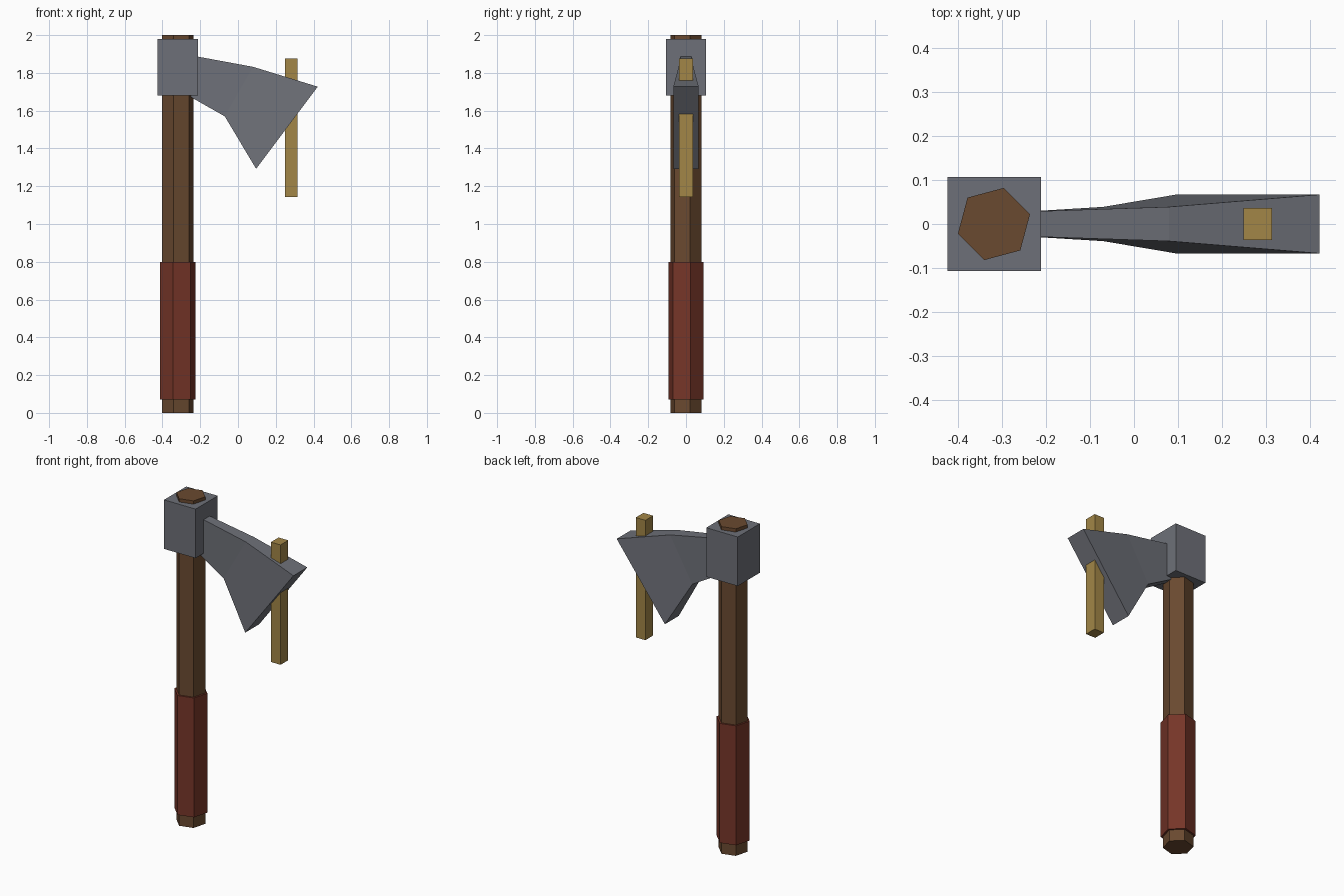
import bpy
import bmesh
import math

cube = bpy.data.objects.get("Cube")
if cube:
    bpy.data.objects.remove(cube, do_unlink=True)


def material(name, rgb):
    mat = bpy.data.materials.new(name)
    mat.use_nodes = True
    color = (*rgb, 1)
    mat.diffuse_color = color
    node = next(n for n in mat.node_tree.nodes if n.type == 'BSDF_PRINCIPLED')
    node.inputs["Base Color"].default_value = color
    return mat


steel = material("grey steel", (0.155, 0.163, 0.188))
wood = material("brown wood", (0.143, 0.067, 0.029))
leather = material("red leather", (0.18, 0.036, 0.021))
brass = material("tan wood", (0.36, 0.238, 0.063))


def finish(name, bm, mat):
    bmesh.ops.recalc_face_normals(bm, faces=bm.faces[:])
    mesh = bpy.data.meshes.new(name)
    bm.to_mesh(mesh)
    bm.free()
    mesh.materials.append(mat)
    obj = bpy.data.objects.new(name, mesh)
    bpy.context.collection.objects.link(obj)
    return obj


def loft(name, rings, mat):
    """Skin a closed solid through matching rings of points."""
    bm = bmesh.new()
    loops = [[bm.verts.new(p) for p in ring] for ring in rings]
    n = len(loops[0])
    for a, b in zip(loops, loops[1:]):
        for i in range(n):
            j = (i + 1) % n
            bm.faces.new((a[i], a[j], b[j], b[i]))
    bm.faces.new(loops[0])
    bm.faces.new(loops[-1])
    return finish(name, bm, mat)


def hex_bar(name, radius, z0, z1, mat):
    angles = [math.radians(15 + 60 * i) for i in range(6)]
    rings = [[(HANDLE_X + radius * math.cos(a), radius * math.sin(a), z) for a in angles]
             for z in (z0, z1)]
    return loft(name, rings, mat)


def box(name, x0, x1, half_y, z0, z1, mat):
    rings = [[(x0, -half_y, z), (x1, -half_y, z), (x1, half_y, z), (x0, half_y, z)]
             for z in (z0, z1)]
    return loft(name, rings, mat)


HANDLE_X = -0.319

# Handle and its wrapped grip
hex_bar("handle", 0.085, 0, 2, wood)
hex_bar("grip", 0.097, 0.07, 0.8, leather)

# Socket block around the top of the handle
box("head_socket", -0.425, -0.212, 0.107, 1.68, 1.98, steel)

# Blade: top point, bottom point and half thickness from root to edge
sections = [
    ((-0.25, 1.893), (-0.25, 1.672), 0.028),
    ((0.08, 1.832), (-0.07, 1.57), 0.039),
    ((0.422, 1.727), (0.096, 1.292), 0.067),
]
loft("blade", [[(t[0], -w, t[1]), (t[0], w, t[1]), (b[0], w, b[1]), (b[0], -w, b[1])]
               for t, b, w in sections], steel)

# Upright bar through the blade
box("cross_bar", 0.249, 0.314, 0.037, 1.142, 1.875, brass)
